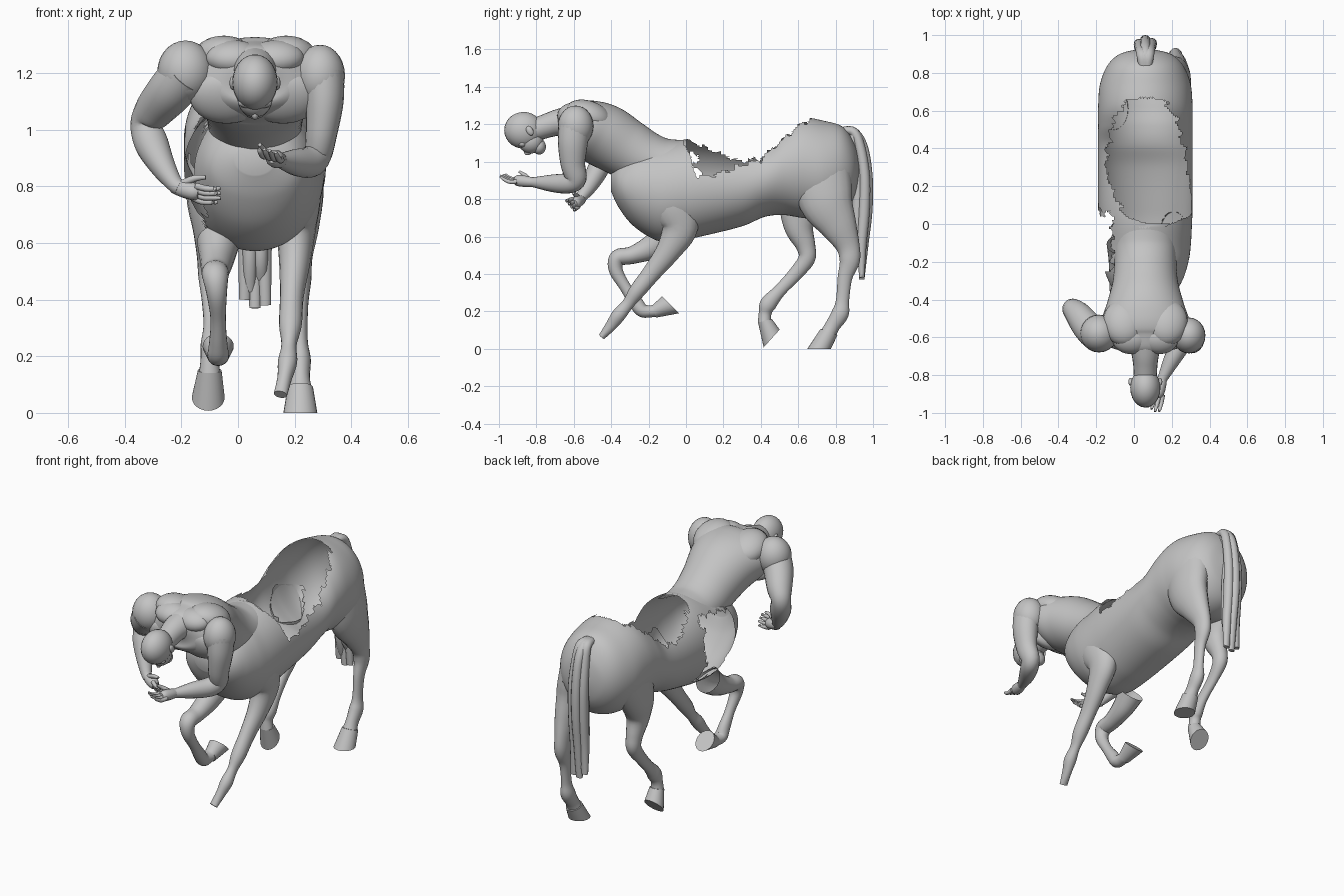
import bpy, bmesh, math
from mathutils import Vector, Matrix

stone = bpy.data.materials.new("grey_stone")
stone.diffuse_color = (0.55, 0.55, 0.55, 1)
CX = 0.06  # symmetry plane of the body


def add(name, bm):
    bmesh.ops.recalc_face_normals(bm, faces=bm.faces)
    me = bpy.data.meshes.new(name)
    bm.to_mesh(me)
    bm.free()
    me.materials.append(stone)
    ob = bpy.data.objects.new(name, me)
    bpy.context.collection.objects.link(ob)
    return ob


def spline(p, steps):
    """Catmull-Rom samples through tuples of any length."""
    out = []
    for i in range(len(p) - 1):
        a, b, c, d = p[max(i - 1, 0)], p[i], p[i + 1], p[min(i + 2, len(p) - 1)]
        for s in range(steps):
            t = s / steps
            out.append([0.5 * (2 * q + (r - o) * t + (2 * o - 5 * q + 4 * r - w) * t * t
                               + (3 * q - o - 3 * r + w) * t ** 3)
                        for o, q, r, w in zip(a, b, c, d)])
    return out + [list(p[-1])]


def tube(name, pts, segs=20, steps=5, caps=(True, True), upright=False, cut=None):
    """Loft of ellipses; each point is x, y, z, half width, half depth."""
    rows = spline(pts, steps)
    bm = bmesh.new()
    rings = []
    for i, r in enumerate(rows):
        c = Vector(r[:3])
        if upright:
            u, v = Vector((1, 0, 0)), Vector((0, 0, 1))
        else:
            t = (Vector(rows[min(i + 1, len(rows) - 1)][:3]) - Vector(rows[max(i - 1, 0)][:3])).normalized()
            u = Vector((1, 0, 0))
            u = (u - t * u.dot(t)).normalized()
            v = t.cross(u)
        rings.append([bm.verts.new(c + u * max(r[3], 0.002) * math.cos(a) + v * max(r[4], 0.002) * math.sin(a))
                      for a in (2 * math.pi * k / segs for k in range(segs))])
    for a, b in zip(rings, rings[1:]):
        for k in range(segs):
            bm.faces.new((a[k], a[(k + 1) % segs], b[(k + 1) % segs], b[k]))
    if caps[0]:
        bm.faces.new(rings[0])
    if caps[1]:
        bm.faces.new(rings[-1])
    if cut:
        bmesh.ops.recalc_face_normals(bm, faces=bm.faces)
        bmesh.ops.triangulate(bm, faces=[f for f in bm.faces if len(f.verts) == 4])
        bmesh.ops.delete(bm, geom=[f for f in bm.faces if cut(f.calc_center_median())], context='FACES')
    return add(name, bm)


def ball(name, c, r, tilt=0):
    bm = bmesh.new()
    m = Matrix.Translation(c) @ Matrix.Rotation(math.radians(tilt), 4, 'X') @ Matrix.Diagonal((*r, 1))
    bmesh.ops.create_uvsphere(bm, u_segments=24, v_segments=14, radius=1, matrix=m)
    return add(name, bm)


def hoof(name, top, sole, r_top, r_sole, top_tilt, sole_tilt):
    bm = bmesh.new()
    rings = []
    for c, r, tilt in ((top, r_top, top_tilt), (sole, r_sole, sole_tilt)):
        rot = Matrix.Rotation(math.radians(tilt), 3, 'X')
        rings.append([bm.verts.new(Vector(c) + rot @ Vector((r[0] * math.cos(a), r[1] * math.sin(a), 0)))
                      for a in (2 * math.pi * k / 24 for k in range(24))])
    for k in range(24):
        bm.faces.new((rings[0][k], rings[0][(k + 1) % 24], rings[1][(k + 1) % 24], rings[1][k]))
    bm.faces.new(rings[0])
    bm.faces.new(rings[1])
    return add(name, bm)


# Hollow horse barrel with a broken, open back and missing left shoulder
BARREL = [(-0.40, 0.07, 0.84, 0.95), (-0.36, 0.155, 0.755, 1.0), (-0.29, 0.2, 0.665, 1.06),
          (-0.2, 0.228, 0.6, 1.09), (-0.12, 0.24, 0.572, 1.1), (0.0, 0.247, 0.585, 1.12),
          (0.1, 0.25, 0.605, 1.12), (0.3, 0.25, 0.655, 1.1), (0.42, 0.25, 0.705, 1.11),
          (0.52, 0.25, 0.715, 1.19), (0.62, 0.25, 0.7, 1.235), (0.74, 0.24, 0.69, 1.218),
          (0.84, 0.2, 0.73, 1.185), (0.90, 0.135, 0.81, 1.1), (0.925, 0.04, 0.91, 1.0)]
RIM_RIGHT = [(-0.02, 1.13), (0.02, 1.03), (0.05, 0.93), (0.12, 0.92), (0.31, 0.985), (0.4, 1.01),
             (0.45, 1.06), (0.52, 1.12), (0.6, 1.19), (0.66, 1.225), (0.69, 1.3)]
RIM_LEFT = [(-0.02, 1.13), (0.12, 1.07), (0.29, 1.0), (0.4, 1.02), (0.45, 1.06),
            (0.52, 1.12), (0.6, 1.19), (0.66, 1.225), (0.69, 1.3)]


def lerp(table, y, col=1):
    for a, b in zip(table, table[1:]):
        if a[0] <= y <= b[0]:
            return a[col] + (b[col] - a[col]) * (y - a[0]) / (b[0] - a[0])
    return 9


def broken(c):
    jag = 0.009 * math.sin(c.y * 75) + 0.006 * math.sin(c.y * 173 + c.x * 40)
    shoulder = (c.x < -0.115 + jag and c.z > 0.62
                and -0.24 < c.y + jag < 0.07 + 0.025 * math.sin(c.z * 30) + 0.01 * math.sin(c.z * 95))
    return c.z > lerp(RIM_LEFT if c.x < CX else RIM_RIGHT, c.y) + jag or shoulder


def inside(c):
    """True well inside the barrel, where joined parts are left open."""
    if not BARREL[0][0] < c.y < BARREL[-1][0]:
        return False
    w, lo, hi = (lerp(BARREL, c.y, k) for k in (1, 2, 3))
    return ((c.x - CX) / w) ** 2 + ((c.z - (lo + hi) / 2) * 2 / (hi - lo)) ** 2 < 0.9


tube("horse_barrel", [(CX, y, (a + b) / 2, w, (b - a) / 2) for y, w, a, b in BARREL],
     segs=120, steps=9, upright=True, cut=broken)

# Human torso leaning forward, with back and chest muscles
tube("torso", [(CX, 0.0, 0.98, 0.165, 0.135), (CX, -0.12, 0.985, 0.165, 0.14), (CX, -0.22, 1.015, 0.165, 0.15),
               (CX, -0.32, 1.07, 0.175, 0.16), (CX, -0.43, 1.135, 0.205, 0.17), (CX, -0.52, 1.17, 0.235, 0.16),
               (CX, -0.6, 1.185, 0.225, 0.135), (CX, -0.66, 1.2, 0.14, 0.1), (CX, -0.69, 1.2, 0.05, 0.04)],
     segs=48, steps=8, caps=(False, True), cut=inside)
for s, side in ((-1, "left"), (1, "right")):
    ball(side + "_shoulder_blade", (CX + s * 0.11, -0.52, 1.245), (0.115, 0.13, 0.08), -20)
    ball(side + "_chest_muscle", (CX + s * 0.1, -0.605, 1.115), (0.13, 0.055, 0.1), 25)
    ball(side + "_neck_muscle", (CX + s * 0.075, -0.61, 1.255), (0.1, 0.08, 0.06), 15)
    ball(side + "_ear", (CX + s * 0.078, -0.835, 1.165), (0.012, 0.018, 0.027), 30)
    ball(side + "_brow", (CX + s * 0.03, -0.875, 1.095), (0.03, 0.022, 0.018))

# Neck and bowed bald head
tube("neck", [(CX, -0.58, 1.22, 0.1, 0.09), (CX, -0.68, 1.21, 0.075, 0.072), (CX, -0.75, 1.19, 0.064, 0.064),
              (CX, -0.84, 1.16, 0.06, 0.06)])
ball("skull", (CX, -0.868, 1.168), (0.08, 0.104, 0.098))
ball("face", (CX, -0.83, 1.11), (0.062, 0.068, 0.066))
ball("jaw", (CX, -0.785, 1.08), (0.045, 0.036, 0.042))
ball("nose", (CX, -0.845, 1.055), (0.013, 0.022, 0.02), 30)

# Arms
ball("left_deltoid", (-0.185, -0.58, 1.205), (0.1, 0.1, 0.11))
tube("left_arm", [(-0.18, -0.6, 1.2, 0.085, 0.085), (-0.235, -0.555, 1.14, 0.083, 0.083),
                  (-0.295, -0.48, 1.07, 0.07, 0.07), (-0.325, -0.45, 1.02, 0.055, 0.055),
                  (-0.305, -0.475, 0.95, 0.06, 0.056), (-0.265, -0.52, 0.87, 0.045, 0.045),
                  (-0.225, -0.56, 0.81, 0.03, 0.03), (-0.205, -0.57, 0.795, 0.028, 0.028)])
ball("right_deltoid", (0.29, -0.59, 1.19), (0.088, 0.095, 0.11))
tube("right_arm", [(0.3, -0.595, 1.2, 0.075, 0.085), (0.305, -0.605, 1.1, 0.068, 0.08),
                   (0.295, -0.605, 0.99, 0.056, 0.066), (0.28, -0.59, 0.91, 0.05, 0.058),
                   (0.25, -0.635, 0.885, 0.052, 0.055), (0.2, -0.72, 0.885, 0.044, 0.046),
                   (0.155, -0.81, 0.89, 0.028, 0.028), (0.145, -0.83, 0.892, 0.027, 0.026)])


# Hands with four fingers and a thumb
def hand(side, wrist, along, across, up):
    w, d, s, n = (Vector(v) for v in (wrist, along, across, up))
    d.normalize(); s.normalize(); n.normalize()

    def line(name, pts):
        tube(name, [(*(w + d * a + s * b + n * c), r, r) for a, b, c, r in pts], segs=10, steps=3)
    line(side + "_palm", [(-0.02, 0, 0, 0.025), (0.02, 0.0, 0, 0.031), (0.065, 0, 0, 0.031), (0.085, 0, 0, 0.02)])
    for i in range(4):
        b = (i - 1.5) * 0.018
        line(side + "_finger", [(0.065, b, 0, 0.012), (0.105, b * 1.15, -0.004, 0.011),
                                (0.14, b * 1.2, 0.008, 0.009), (0.165 - abs(i - 1) * 0.008, b * 1.2, 0.018, 0.006)])
    line(side + "_thumb", [(0.01, 0.02, 0.005, 0.014), (0.045, 0.045, 0.02, 0.012), (0.08, 0.05, 0.035, 0.007)])


hand("left", (-0.21, -0.565, 0.795), (0.85, -0.4, -0.22), (0.2, -0.5, 0.6), (0.3, 0.6, 0.4))
hand("right", (0.145, -0.835, 0.892), (-0.28, -1, 0.12), (-0.8, 0.25, 0.2), (0, 0.15, 1))

# Right foreleg stretched forward, ending in a broken stump
tube("right_foreleg", [(0.2, -0.12, 0.88, 0.08, 0.12), (0.21, -0.07, 0.77, 0.083, 0.125),
                       (0.205, -0.035, 0.65, 0.07, 0.1), (0.2, -0.09, 0.53, 0.055, 0.068),
                       (0.19, -0.18, 0.41, 0.042, 0.05), (0.185, -0.26, 0.31, 0.04, 0.043),
                       (0.18, -0.31, 0.24, 0.027, 0.032), (0.175, -0.36, 0.18, 0.034, 0.037),
                       (0.165, -0.4, 0.125, 0.026, 0.03), (0.15, -0.45, 0.065, 0.024, 0.018)], cut=inside)

# Left foreleg folded, hollow at the broken upper end
tube("left_foreleg", [(-0.07, -0.11, 0.6, 0.075, 0.08), (-0.075, -0.19, 0.54, 0.06, 0.065),
                      (-0.08, -0.29, 0.5, 0.05, 0.047), (-0.08, -0.365, 0.485, 0.047, 0.045),
                      (-0.075, -0.375, 0.42, 0.036, 0.037), (-0.07, -0.325, 0.33, 0.027, 0.03),
                      (-0.07, -0.27, 0.25, 0.032, 0.037), (-0.07, -0.235, 0.205, 0.038, 0.036),
                      (-0.07, -0.19, 0.2, 0.035, 0.032), (-0.07, -0.16, 0.205, 0.036, 0.034)],
     caps=(False, True), cut=inside)
hoof("left_fore_hoof", (-0.07, -0.17, 0.2), (-0.07, -0.082, 0.235), (0.038, 0.035), (0.055, 0.064), 105, 135)

# Hind legs
tube("right_hind_leg", [(0.2, 0.72, 0.95, 0.09, 0.16), (0.22, 0.75, 0.79, 0.083, 0.145),
                        (0.225, 0.815, 0.66, 0.062, 0.1), (0.22, 0.865, 0.55, 0.043, 0.064),
                        (0.22, 0.875, 0.47, 0.039, 0.054), (0.22, 0.85, 0.38, 0.028, 0.039),
                        (0.22, 0.837, 0.26, 0.026, 0.035), (0.22, 0.825, 0.19, 0.037, 0.046),
                        (0.22, 0.785, 0.125, 0.034, 0.04), (0.22, 0.76, 0.08, 0.042, 0.042)], cut=inside)
hoof("right_hind_hoof", (0.22, 0.765, 0.09), (0.22, 0.712, 0), (0.045, 0.048), (0.06, 0.063), -20, 0)
tube("left_hind_leg", [(-0.1, 0.66, 0.9, 0.08, 0.16), (-0.105, 0.615, 0.76, 0.077, 0.12),
                       (-0.1, 0.605, 0.65, 0.06, 0.08), (-0.1, 0.64, 0.55, 0.045, 0.052),
                       (-0.1, 0.645, 0.48, 0.04, 0.045), (-0.1, 0.58, 0.395, 0.028, 0.037),
                       (-0.095, 0.5, 0.31, 0.027, 0.034), (-0.095, 0.44, 0.24, 0.037, 0.044),
                       (-0.1, 0.423, 0.19, 0.032, 0.034), (-0.1, 0.42, 0.14, 0.038, 0.036)], cut=inside)
hoof("left_hind_hoof", (-0.1, 0.422, 0.15), (-0.105, 0.458, 0.055), (0.042, 0.038), (0.058, 0.064), 15, 48)

# Tail made of overlapping strands
for dx, dy, end in ((-0.033, -0.02, 0.4), (0, 0, 0.37), (0.033, -0.015, 0.38), (-0.018, -0.05, 0.43), (0.02, -0.05, 0.47)):
    tube("tail_strand", [(CX + dx * 0.3, 0.83, 1.165, 0.025, 0.02), (CX + dx * 0.5, 0.895, 1.16, 0.03, 0.025),
                         (CX + dx * 0.8, 0.945 + dy, 1.08, 0.027, 0.027), (CX + dx, 0.97 + dy, 0.92, 0.028, 0.028),
                         (CX + dx, 0.967 + dy, 0.74, 0.028, 0.03), (CX + dx, 0.95 + dy * 0.7, 0.56, 0.026, 0.026),
                         (CX + dx * 1.1, 0.94, end, 0.02, 0.014)], segs=12)

# Smooth shading that keeps hard edges
bpy.ops.object.select_all(action='SELECT')
bpy.context.view_layer.objects.active = bpy.data.objects["torso"]
bpy.ops.object.shade_smooth_by_angle(angle=math.radians(40))
